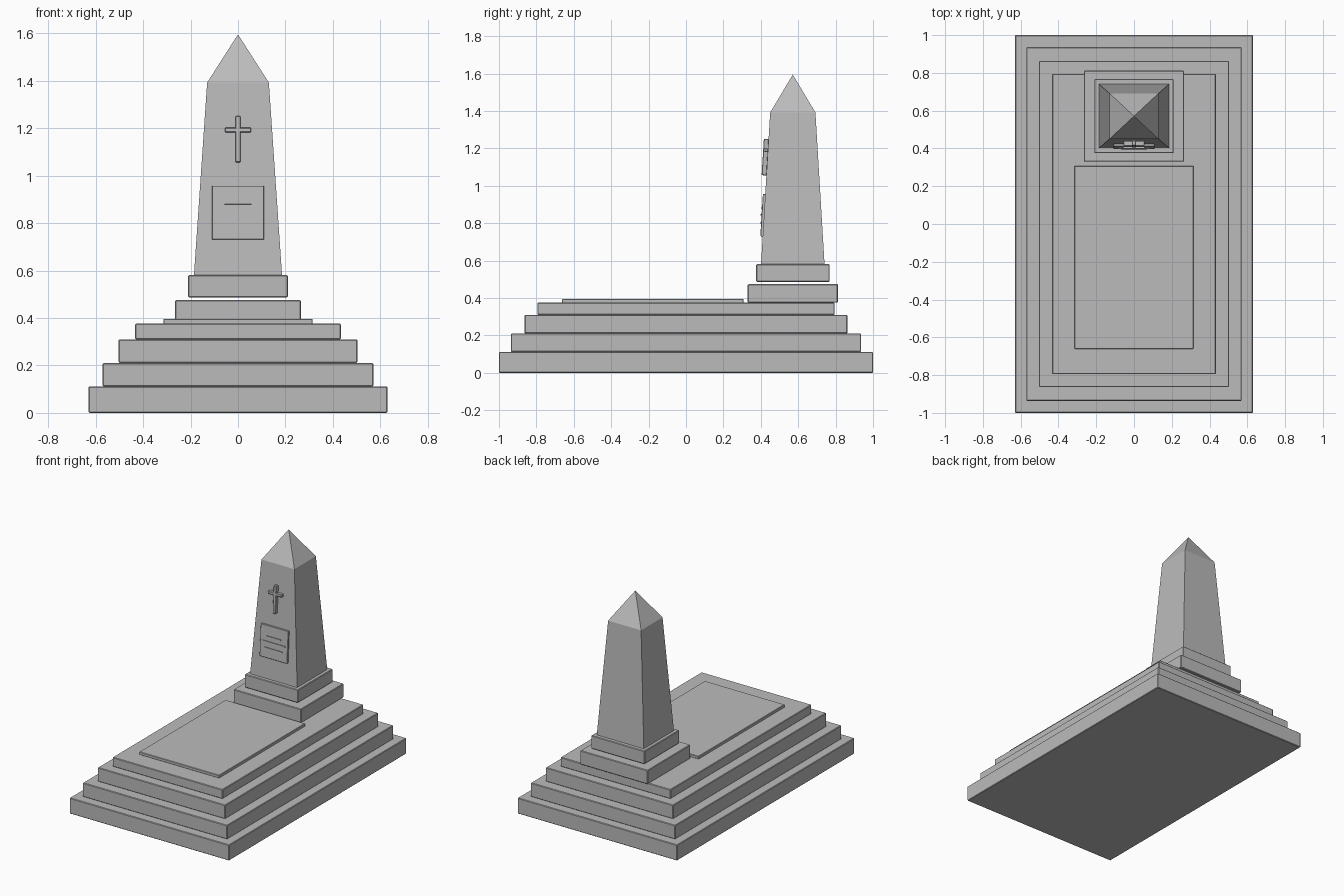
import bpy, bmesh, math

if "Cube" in bpy.data.objects:
    bpy.data.objects.remove(bpy.data.objects["Cube"])

# One stone colour
stone = bpy.data.materials.new("grey_stone")
stone.diffuse_color = (0.5, 0.5, 0.5, 1)
stone.use_nodes = True
stone.node_tree.nodes["Principled BSDF"].inputs["Base Color"].default_value = stone.diffuse_color

CY = 0.571                                  # monument centre in y
Z0, Z1, APEX = 0.58, 1.392, 1.595           # shaft bottom, shoulder, tip
HALF0, HALF1 = (0.187, 0.171), (0.130, 0.121)
SLOPE = (HALF0[1] - HALF1[1]) / (Z1 - Z0)


def finish(name, bm):
    bmesh.ops.recalc_face_normals(bm, faces=bm.faces)
    me = bpy.data.meshes.new(name)
    bm.to_mesh(me)
    bm.free()
    me.materials.append(stone)
    ob = bpy.data.objects.new(name, me)
    bpy.context.collection.objects.link(ob)
    return ob


def box(name, x, y0, y1, z0, z1, bevel=0.0):
    """Box symmetric in x, from -x to x."""
    bm = bmesh.new()
    bmesh.ops.create_cube(bm, size=1)
    for v in bm.verts:
        v.co.x *= 2 * x
        v.co.y *= y1 - y0
        v.co.z *= z1 - z0
    ob = finish(name, bm)
    ob.location = (0, (y0 + y1) / 2, (z0 + z1) / 2)
    if bevel:
        m = ob.modifiers.new("bevel", 'BEVEL')
        m.width, m.segments = bevel, 1
    return ob


def on_face(name, x, z0, z1, out, inside, bevel=0.0):
    """Box lying on the sloped front face, sticking out of it."""
    face_y = CY - HALF0[1] + SLOPE * ((z0 + z1) / 2 - Z0)
    ob = box(name, x, face_y - out, face_y + inside, z0, z1, bevel)
    ob.rotation_euler.x = -math.atan(SLOPE)
    return ob


# Stepped base
for i, (x, y, z0, z1) in enumerate([(0.63, 1.0, 0, 0.112), (0.57, 0.936, 0.112, 0.211),
                                    (0.503, 0.863, 0.211, 0.31), (0.434, 0.795, 0.31, 0.376)]):
    box(f"base_step_{i + 1}", x, -y, y, z0, z1, 0.004)

# Grave slab and the two plinths
box("grave_slab", 0.315, -0.662, 0.308, 0.374, 0.396, 0.003)
box("lower_plinth", 0.266, 0.33, 0.812, 0.376, 0.475, 0.004)
box("upper_plinth", 0.21, 0.375, 0.768, 0.487, 0.581, 0.004)

# Tapered shaft with pyramid tip
bm = bmesh.new()
rings = []
for (hx, hy), z in ((HALF0, Z0 - 0.02), (HALF1, Z1)):
    rings.append([bm.verts.new((sx * hx, CY + sy * hy, z))
                  for sx, sy in ((-1, -1), (1, -1), (1, 1), (-1, 1))])
tip = bm.verts.new((0, CY, APEX))
bm.faces.new(rings[0])
for i in range(4):
    j = (i + 1) % 4
    bm.faces.new((rings[0][i], rings[0][j], rings[1][j], rings[1][i]))
    bm.faces.new((rings[1][i], rings[1][j], tip))
finish("obelisk", bm)

# Cross
on_face("cross_post", 0.011, 1.056, 1.251, 0.025, 0.002, 0.003)
on_face("cross_arm", 0.055, 1.182, 1.201, 0.025, 0.002, 0.003)

# Plaque with three raised bars
on_face("plaque", 0.109, 0.73, 0.957, 0.012, 0.004, 0.002)
for i, (x, z) in enumerate([(0.056, 0.882), (0.09, 0.845), (0.07, 0.801)]):
    on_face(f"plaque_bar_{i + 1}", x, z - 0.003, z + 0.003, 0.018, 0.0)
